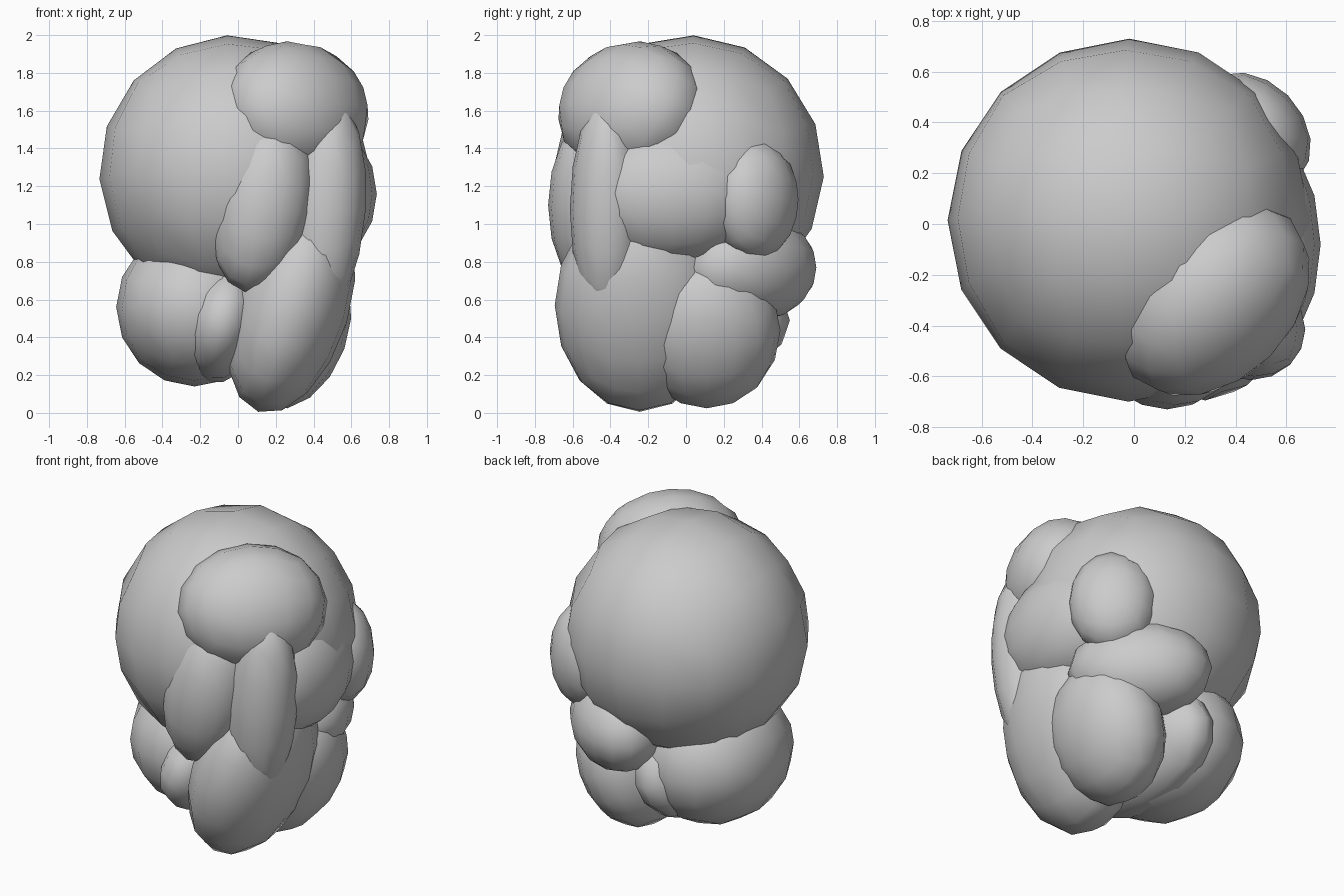
import bpy, bmesh
from math import radians, tan, pi
from mathutils import Vector, Euler, Matrix

if "Cube" in bpy.data.objects:
    bpy.data.objects.remove(bpy.data.objects["Cube"])


def lobe(name, centre, radii, rot=(0, 0, 0)):
    """Smooth 16-sided ellipsoid made from a spherified quad cube."""
    bm = bmesh.new()
    bmesh.ops.create_cube(bm, size=2)
    bmesh.ops.subdivide_edges(bm, edges=bm.edges[:], cuts=3, use_grid_fill=True)
    for v in bm.verts:
        v.co = Vector([tan(c * pi / 4) for c in v.co]).normalized()
    turn = Euler([radians(a) for a in rot]).to_matrix().to_4x4()
    bm.transform(Matrix.Translation(centre) @ turn @ Matrix.Diagonal((*radii, 1)))
    for f in bm.faces:
        f.smooth = True
    mesh = bpy.data.meshes.new(name)
    bm.to_mesh(mesh)
    bm.free()
    obj = bpy.data.objects.new(name, mesh)
    bpy.context.collection.objects.link(obj)
    return obj


# large round main lobe
lobe("main_lobe", (-0.02, 0.015, 1.275), (0.715, 0.715, 0.725), (-2, -3, 0))

# upper front-right lobe, leaning outwards at its base
lobe("upper_front_lobe", (0.305, -0.29, 1.61), (0.44, 0.32, 0.37), (-30, 0, 45))

# long lobes wrapped around the right side
lobe("front_lobe", (0.13, -0.49, 1.1), (0.265, 0.24, 0.47), (0, 11, 0))
lobe("front_corner_lobe", (0.46, -0.415, 1.08), (0.215, 0.2, 0.59), (0, 4, 0))
lobe("side_lobe", (0.415, -0.08, 1.16), (0.32, 0.5, 0.38))
lobe("back_corner_lobe", (0.465, 0.365, 1.13), (0.26, 0.2, 0.32), (0, 0, -45))
lobe("back_lobe", (0.24, 0.34, 0.77), (0.42, 0.28, 0.29), (0, 0, -45))

# lower lobes
lobe("lower_front_lobe", (0.28, -0.245, 0.57), (0.31, 0.45, 0.59), (0, 17, 0))
lobe("lower_back_lobe", (0.295, 0.11, 0.435), (0.285, 0.39, 0.43), (0, 20, 0))
lobe("lower_left_lobe", (-0.23, 0.01, 0.56), (0.415, 0.5, 0.42))
lobe("lower_middle_lobe", (-0.085, -0.015, 0.49), (0.235, 0.565, 0.34), (0, 15, 0))
